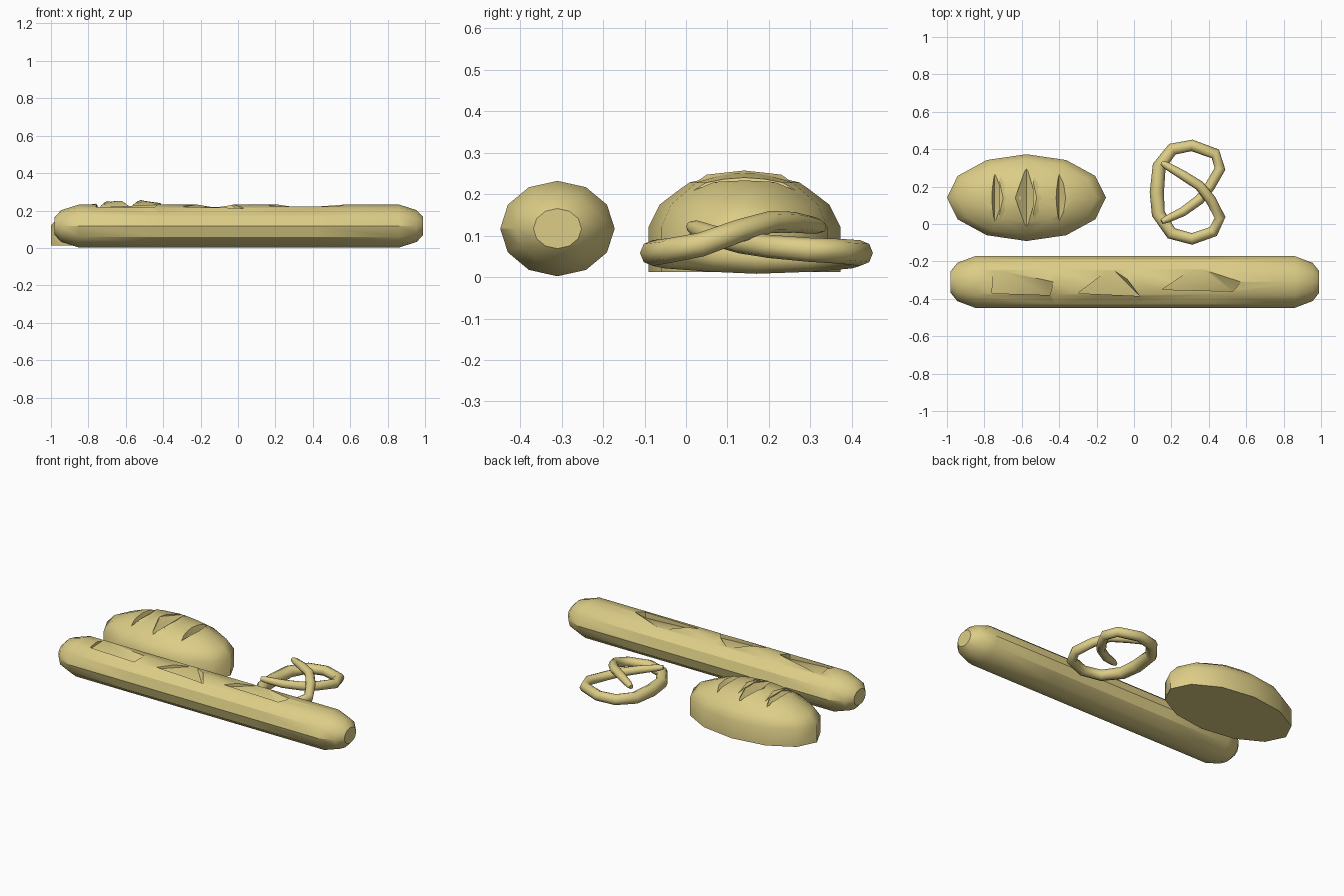
import bpy, bmesh, math
from mathutils import Vector

if "Cube" in bpy.data.objects:
    bpy.data.objects.remove(bpy.data.objects["Cube"])

crust = bpy.data.materials.new("golden crust")
crust.diffuse_color = (0.72, 0.61, 0.24, 1)
crust.use_nodes = True
crust.node_tree.nodes["Principled BSDF"].inputs["Base Color"].default_value = crust.diffuse_color


def add_object(name, bm):
    bmesh.ops.recalc_face_normals(bm, faces=bm.faces)
    mesh = bpy.data.meshes.new(name)
    bm.to_mesh(mesh)
    bm.free()
    ob = bpy.data.objects.new(name, mesh)
    bpy.context.collection.objects.link(ob)
    mesh.materials.append(crust)
    return ob


def smooth(ob, angle):
    bpy.ops.object.select_all(action='DESELECT')
    ob.select_set(True)
    bpy.context.view_layer.objects.active = ob
    bpy.ops.object.shade_smooth_by_angle(angle=math.radians(angle))


def skin(name, rings):
    """Join rings of points, with capped ends."""
    bm = bmesh.new()
    loops = [[bm.verts.new(p) for p in ring] for ring in rings]
    n = len(loops[0])
    for a, b in zip(loops, loops[1:]):
        for i in range(n):
            j = (i + 1) % n
            bm.faces.new((a[i], a[j], b[j], b[i]))
    bm.faces.new(loops[0][::-1])
    bm.faces.new(loops[-1])
    return add_object(name, bm)


def slash(target, points):
    """Cut a notch shaped as the convex hull of the points."""
    bm = bmesh.new()
    for p in points:
        bm.verts.new(p)
    bmesh.ops.convex_hull(bm, input=bm.verts[:])
    cutter = add_object("slash_cutter", bm)
    mod = target.modifiers.new("slash", 'BOOLEAN')
    mod.operation, mod.solver, mod.object = 'DIFFERENCE', 'EXACT', cutter
    bpy.context.view_layer.objects.active = target
    bpy.ops.object.modifier_apply(modifier=mod.name)
    bpy.data.objects.remove(cutter)


ANG = [i * math.pi / 6 for i in range(12)]

# Baguette: twelve-sided rod with rounded ends
stations = [(-.98, .42), (-.945, .74), (-.85, 1), (-.42, 1), (0, 1),
            (.42, 1), (.86, 1), (.955, .74), (.99, .42)]
baguette = skin("baguette", [[(x, -.31 + .138 * r * math.cos(a), .117 + .115 * r * math.sin(a))
                              for a in ANG] for x, r in stations])
# Each slash: shallow start, high edge, deep corner, far run-out
for a, b, c, d in [((-.75, -.235), (-.43, -.31), (-.45, -.38), (-.76, -.37)),
                   ((-.12, -.235), (-.04, -.29), (.03, -.385), (-.3, -.37)),
                   ((.34, -.225), (.57, -.31), (.53, -.36), (.15, -.35))]:
    slash(baguette, [(*a, .222), (*b, .231), (*c, .185), (*d, .208),
                     (*a, .3), (*b, .3), (*c, .3), (*d, .3)])
smooth(baguette, 32)

# Round loaf: oval dome on a flat base
loaf = skin("oval_loaf", [[(-.575 + .425 * r * math.cos(a), .141 + .232 * r * math.sin(a), z)
                           for a in ANG]
                          for r, z in [(1, .012), (1, .12), (.88, .175), (.58, .228), (.2, .25)]])
# Crosswise slashes, steep on the left side
for x, w, h, zc in [(-.745, .02, .135, .195), (-.575, .06, .17, .2), (-.40, .02, .14, .195)]:
    slash(loaf, [(x, .14 + h, zc + .015), (x, .14 - h, zc + .015), (x, .14, zc),
                 (x - w, .14, .25), (x + .05, .14, .25),
                 (x, .14 + h, .3), (x, .14 - h, .3), (x - w, .14, .3), (x + .05, .14, .3)])
# Lifted crust flaps beside the slashes
for i, (x, top) in enumerate([(-.70, .25), (-.52, .257)]):
    bm = bmesh.new()
    for p in [(x - .02, .05, top - .01), (x - .02, .23, top - .01), (x + .0, .14, top),
              (x + .1, .14, .23), (x, -.01, .205), (x, .29, .205), (x, .14, .2)]:
        bm.verts.new(p)
    bmesh.ops.convex_hull(bm, input=bm.verts[:])
    smooth(add_object(f"crust_flap_{i + 1}", bm), 35)
smooth(loaf, 40)

# Pretzel: one tapered rope, crossed once (x, y, z, radius)
path = [(.148, .327, .12, .013), (.175, .312, .124, .02), (.26, .262, .132, .025),
        (.35, .205, .133, .027), (.41, .13, .112, .028), (.46, .035, .078, .029),
        (.425, -.04, .064, .03), (.31, -.08, .058, .031), (.2, -.05, .054, .033),
        (.13, .055, .049, .036), (.122, .17, .046, .038), (.135, .31, .049, .036),
        (.205, .4, .054, .033), (.31, .42, .058, .031), (.435, .375, .062, .03),
        (.46, .295, .066, .029), (.405, .2, .074, .028), (.35, .13, .084, .027),
        (.26, .065, .1, .025), (.175, .025, .117, .02), (.148, .012, .122, .013)]
pts = [Vector(p[:3]) for p in path]
rings = []
for i, p in enumerate(pts):
    t = (pts[min(i + 1, len(pts) - 1)] - pts[max(i - 1, 0)]).normalized()
    side = t.cross(Vector((0, 0, 1))).normalized()
    up = side.cross(t)
    rings.append([p + path[i][3] * (side * math.cos(k * math.pi / 4) + up * math.sin(k * math.pi / 4))
                  for k in range(8)])
smooth(skin("pretzel", rings), 60)
